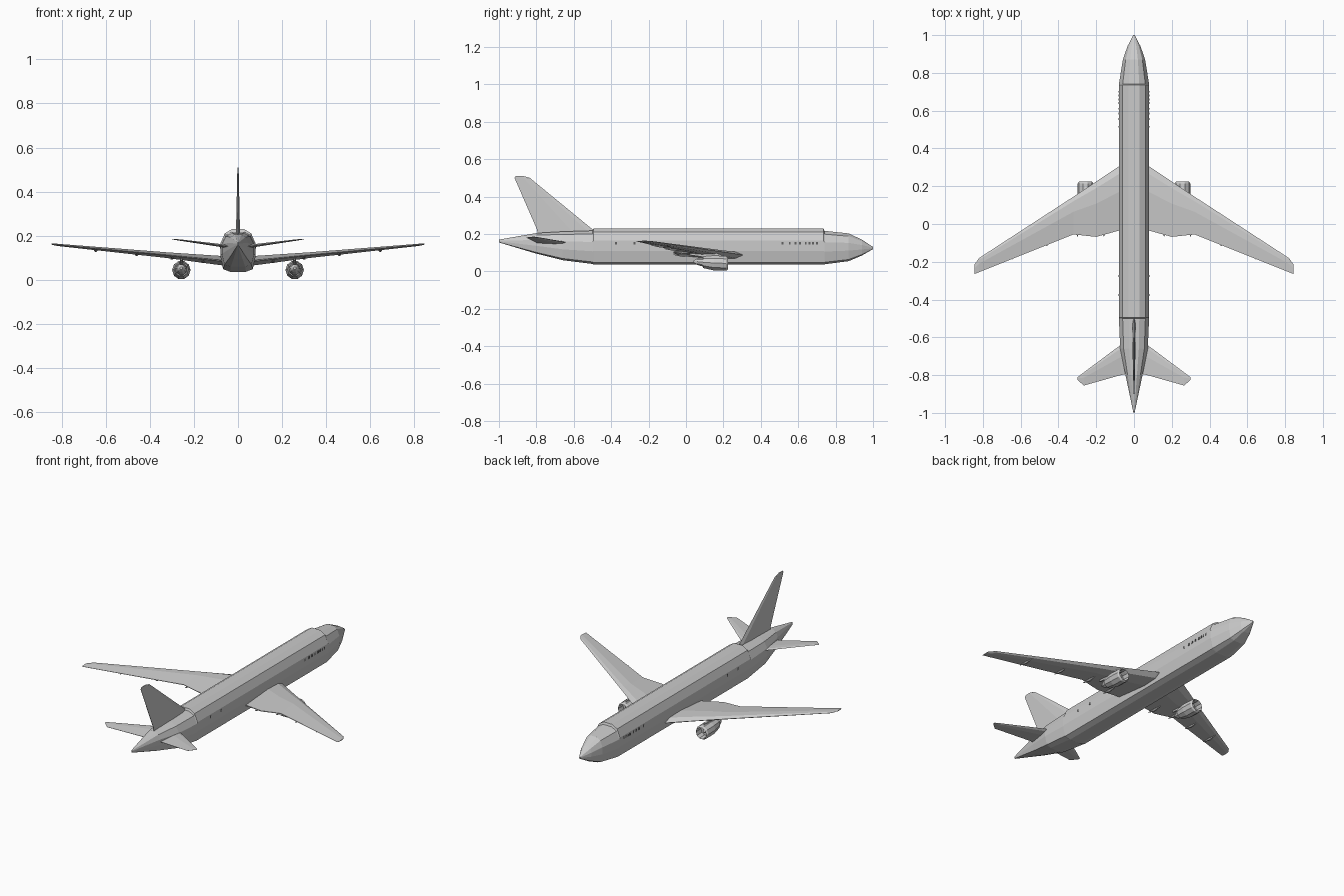
import bpy, bmesh, math

cube = bpy.data.objects.get("Cube")
if cube:
    bpy.data.objects.remove(cube, do_unlink=True)


def material(name, value):
    m = bpy.data.materials.new(name)
    m.use_nodes = True
    colour = (value, value, value, 1)
    m.diffuse_color = colour
    m.node_tree.nodes["Principled BSDF"].inputs["Base Color"].default_value = colour
    return m


grey = material("light grey", 0.6)
dark = material("dark grey", 0.12)


def loft(name, rings, mat=grey, mirror=False, closed=False):
    """Skin equal-sized rings of points; cap the ends or join them in a loop."""
    bm = bmesh.new()
    loops = [[bm.verts.new(p) for p in ring] for ring in rings]
    pairs = list(zip(loops, loops[1:]))
    if closed:
        pairs.append((loops[-1], loops[0]))
    else:
        bm.faces.new(loops[0])
        bm.faces.new(loops[-1])
    n = len(loops[0])
    for a, b in pairs:
        for i in range(n):
            j = (i + 1) % n
            bm.faces.new((a[i], a[j], b[j], b[i]))
    bmesh.ops.recalc_face_normals(bm, faces=bm.faces)
    mesh = bpy.data.meshes.new(name)
    bm.to_mesh(mesh)
    bm.free()
    mesh.materials.append(mat)
    ob = bpy.data.objects.new(name, mesh)
    bpy.context.collection.objects.link(ob)
    if mirror:
        mod = ob.modifiers.new("Mirror", 'MIRROR')
        mod.use_mirror_merge = False
    return ob


def circle(x, y, z, r, n=10):
    return [(x + r * math.cos(math.tau * i / n), y, z + r * math.sin(math.tau * i / n))
            for i in range(n)]


# Fuselage: half profile of (width, height) fractions, swept along y
half = [(0.35, 1), (0.75, 0.9), (1, 0.66), (1, 0.38), (0.84, 0.06), (0.45, 0)]
profile = half + [(-u, v) for u, v in reversed(half)]
# y, half width, bottom, top
stations = [(-1, 0.003, 0.155, 0.17), (-0.8, 0.045, 0.095, 0.205),
            (-0.66, 0.073, 0.06, 0.213), (-0.5, 0.08, 0.04, 0.218),
            (-0.495, 0.08, 0.037, 0.23), (0.735, 0.08, 0.037, 0.23),
            (0.74, 0.08, 0.038, 0.217), (0.87, 0.059, 0.055, 0.203),
            (0.94, 0.035, 0.085, 0.17), (1, 0.004, 0.119, 0.131)]
loft("fuselage", [[(u * w, y, lo + v * (hi - lo)) for u, v in profile]
                  for y, w, lo, hi in stations])

# Lifting surfaces: (chord fraction, thickness fraction) section
foil = [(0, 0), (0.12, 0.4), (0.4, 0.5), (1, 0.06), (1, -0.06), (0.4, -0.5), (0.12, -0.4)]


def surface(name, sections):
    # x, leading y, trailing y, z, thickness
    loft(name, [[(x, a + (b - a) * c, z + t * h) for c, h in foil]
                for x, a, b, z, t in sections], mirror=True)


surface("wing", [(0, 0.32, -0.03, 0.08, 0.045), (0.08, 0.305, -0.035, 0.088, 0.042),
                 (0.2, 0.225, -0.068, 0.1, 0.034), (0.32, 0.145, -0.055, 0.112, 0.026),
                 (0.82, -0.18, -0.255, 0.159, 0.01), (0.845, -0.215, -0.265, 0.162, 0.004)])
surface("tailplane", [(0.02, -0.6, -0.79, 0.15, 0.016), (0.07, -0.64, -0.8, 0.155, 0.014),
                      (0.265, -0.785, -0.855, 0.181, 0.006),
                      (0.3, -0.812, -0.825, 0.185, 0.003)])

# Fin: the same section stood upright
fin = [(0.19, -0.45, -0.79, 0.018), (0.225, -0.5, -0.797, 0.018),
       (0.5, -0.835, -0.917, 0.006), (0.51, -0.87, -0.91, 0.004)]
loft("fin", [[(t * h, a + (b - a) * c, z) for c, h in foil] for z, a, b, t in fin])

# Engines: open nacelle, core with tail cone, fan spinner and pylon
ex, ez = 0.257, 0.043
nacelle = [(0.225, 0.034, 0), (0.215, 0.041, 0), (0.15, 0.042, 0.002), (0.09, 0.032, 0.006),
           (0.09, 0.027, 0.006), (0.15, 0.033, 0.002), (0.21, 0.033, 0)]
loft("engine_nacelle", [circle(ex, y, ez + dz, r) for y, r, dz in nacelle],
     mirror=True, closed=True)
core = [(0.205, 0.003, 0), (0.18, 0.014, 0), (0.179, 0.033, 0), (0.1, 0.026, 0.005),
        (0.06, 0.018, 0.009), (0.04, 0.006, 0.01)]
loft("engine_core", [circle(ex, y, ez + dz, r) for y, r, dz in core], mirror=True)
loft("engine_pylon", [[(ex + s * w, y, z) for s, z in ((-1, lo), (1, lo), (1, hi), (-1, hi))]
                      for y, w, lo, hi in [(0.2, 0.003, 0.07, 0.085), (0.14, 0.007, 0.07, 0.104),
                                           (0.02, 0.004, 0.088, 0.104)]], mirror=True)

# Flap track fairings under the trailing edge
for i, (x, y, z) in enumerate([(0.16, -0.055, 0.09), (0.3, -0.055, 0.105),
                               (0.46, -0.105, 0.122), (0.645, -0.175, 0.14)]):
    loft(f"flap_fairing_{i + 1}",
         [circle(x, y + d, z - drop, r, 6) for d, r, drop in
          [(0.09, 0.002, 0.004), (0.04, 0.008, 0.006), (-0.012, 0.002, 0)]], mirror=True)

# Cabin windows as thin side plates
for i, y in enumerate([-0.375, -0.275, 0.515, 0.555, 0.585, 0.61, 0.64, 0.66, 0.68, 0.7]):
    loft(f"window_{i + 1}",
         [[(x, y + a * 0.005, 0.15 + b * 0.007) for a, b in ((-1, -1), (1, -1), (1, 1), (-1, 1))]
          for x in (0.078, 0.0815)], dark, mirror=True)
